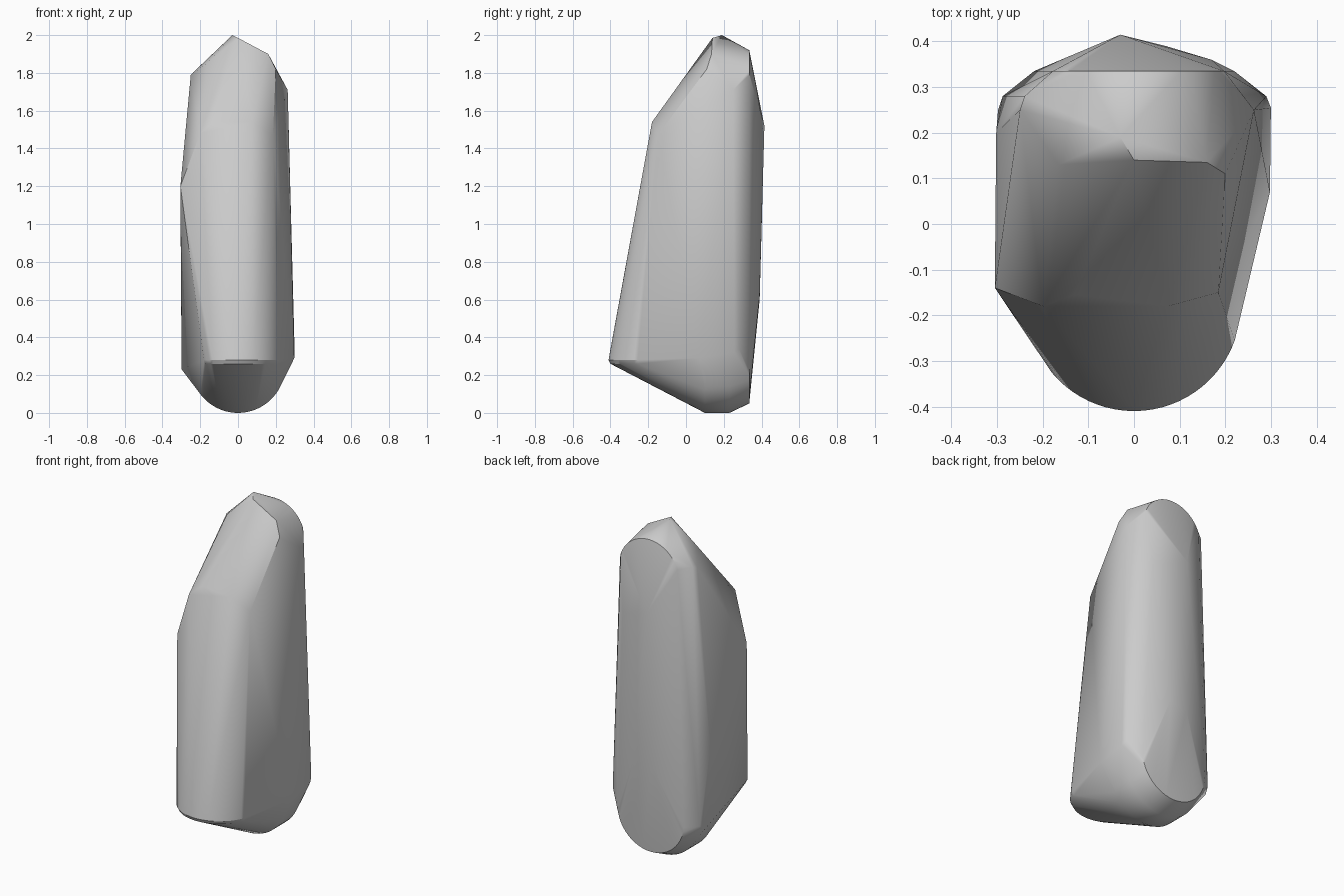
import bpy, bmesh
from math import sin, cos, radians

cube = bpy.data.objects.get("Cube")
if cube:
    bpy.data.objects.remove(cube, do_unlink=True)


def arc(cx, cy, r, start, end, steps):
    """Points of a flat arc, angles in degrees."""
    for i in range(steps + 1):
        a = radians(start + (end - start) * i / steps)
        yield cx + r * cos(a), cy + r * sin(a)


points = []

# Rounded front toe: two stacked horizontal arcs
for z, r in ((0.31, 0.23), (0.28, 0.235), (0.26, 0.225)):
    points += [(x, y, z) for x, y in arc(0, -0.175, r, 220, 340, 24)]

# Rounded underside: upright arcs at the front and back of the base
for y in (0.10, 0.23):
    points += [(x, y, z) for x, z in arc(0, 0.25, 0.25, 218, 345, 24)]
points += [(x, 0.335, z) for x, z in arc(0, 0.27, 0.22, 185, 355, 24)]

# Rounded top of the back panel
points += [(x, 0.335, z) for x, z in arc(0.01, 1.72, 0.2, 20, 160, 20)]

# Back panel bulge
points += [(-0.03, 0.415, 1.52), (0.07, 0.39, 0.62), (-0.045, 0.39, 0.60)]
points += [(0.17, 0.36, 1.45), (0.22, 0.335, 0.6), (-0.21, 0.335, 0.6)]

# Side corners
points += [(0.30, 0.255, 0.32), (0.298, 0.07, 0.29), (0.29, 0.28, 0.34),
           (0.263, 0.25, 1.71), (-0.298, 0.25, 0.23), (-0.288, 0.28, 0.26),
           (-0.305, -0.14, 1.2), (-0.302, 0.2, 0.7),
           (-0.25, 0.25, 1.79), (-0.24, 0.28, 1.80)]

# Front shoulder and crown
points += [(0.075, -0.18, 1.54), (0.185, -0.15, 1.47), (-0.13, -0.155, 1.54),
           (-0.2, -0.18, 1.48), (-0.03, 0.19, 2.0), (0, 0.14, 1.985),
           (0.16, 0.135, 1.90), (0.2, 0.11, 1.82), (-0.165, 0.13, 1.85)]

# Wrap the outline points in one faceted skin
bm = bmesh.new()
for p in points:
    bm.verts.new(p)
result = bmesh.ops.convex_hull(bm, input=bm.verts)
loose = [v for v in bm.verts if not v.link_faces]
bmesh.ops.delete(bm, geom=loose, context='VERTS')
bmesh.ops.dissolve_limit(bm, angle_limit=radians(1), verts=bm.verts, edges=bm.edges)
bmesh.ops.recalc_face_normals(bm, faces=bm.faces)
mesh = bpy.data.meshes.new("stone_body")
bm.to_mesh(mesh)
bm.free()

body = bpy.data.objects.new("stone_body", mesh)
bpy.context.collection.objects.link(body)

# Plain grey
grey = bpy.data.materials.new("stone_grey")
grey.use_nodes = True
grey.diffuse_color = (0.6, 0.6, 0.6, 1)
grey.node_tree.nodes["Principled BSDF"].inputs["Base Color"].default_value = (0.6, 0.6, 0.6, 1)
mesh.materials.append(grey)

# Smooth, with hard creases kept
bpy.ops.object.select_all(action='DESELECT')
body.select_set(True)
bpy.context.view_layer.objects.active = body
bpy.ops.object.shade_smooth_by_angle(angle=radians(30))
